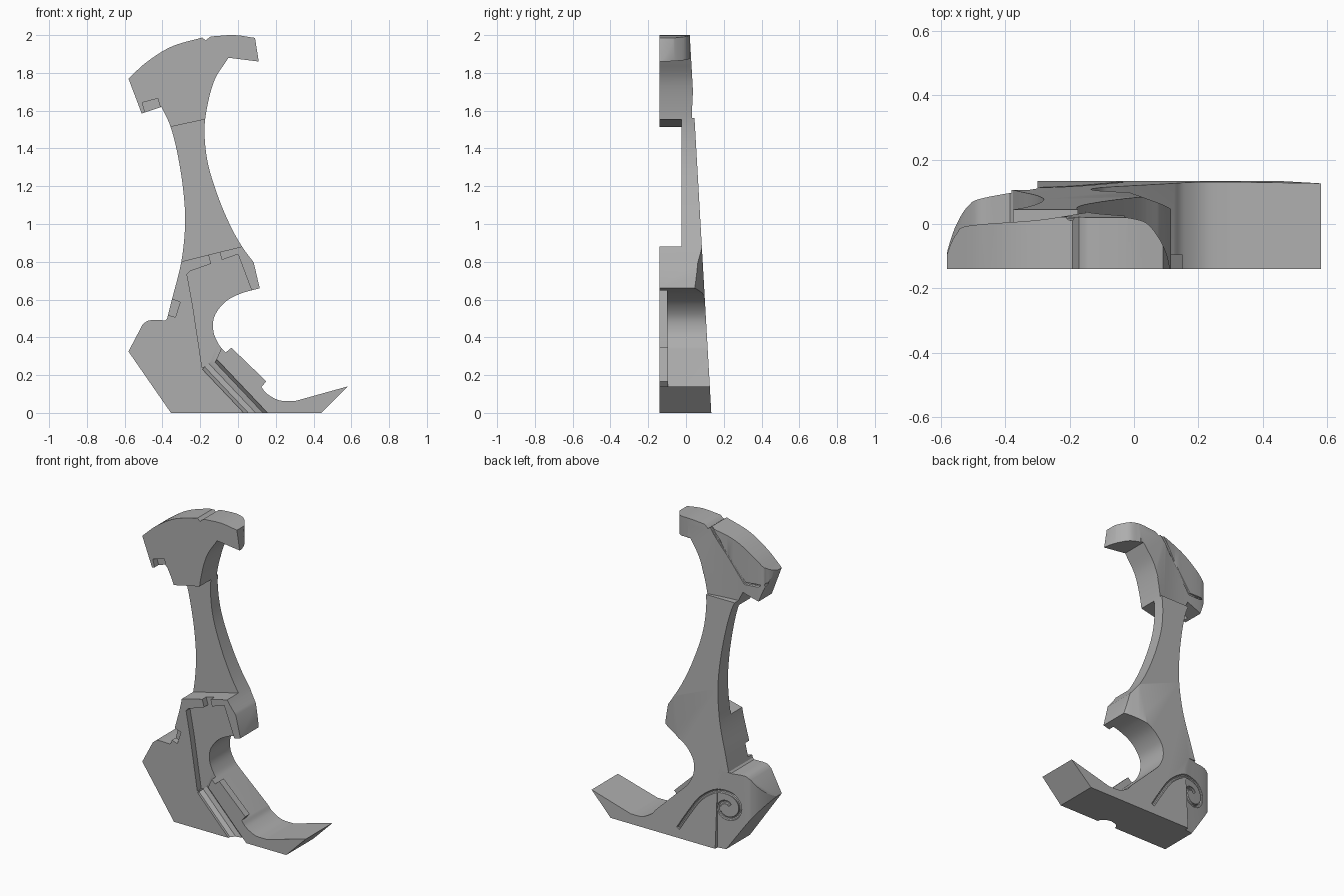
import bpy, bmesh, math
from mathutils import Vector

cube = bpy.data.objects.get("Cube")
if cube:
    bpy.data.objects.remove(cube, do_unlink=True)

metal = bpy.data.materials.new("plain_grey")
metal.use_nodes = True
GREY = (0.42, 0.42, 0.42, 1)
metal.diffuse_color = GREY
metal.node_tree.nodes["Principled BSDF"].inputs["Base Color"].default_value = GREY
FRONT = -0.14


def back(z):
    """Sloping back plane, thicker towards the foot."""
    return 0.02 + (2 - z) * 0.057


def smooth(pts, n=5):
    """Catmull-Rom curve through the points."""
    p = [Vector(q) for q in pts]
    p = [2 * p[0] - p[1]] + p + [2 * p[-1] - p[-2]]
    out = []
    for a, b, c, d in zip(p, p[1:], p[2:], p[3:]):
        for i in range(n):
            t = i / n
            out.append(0.5 * (2 * b + (c - a) * t + (2 * a - 5 * b + 4 * c - d) * t * t
                              + (3 * b - a - 3 * c + d) * t ** 3))
    return [tuple(v) for v in out] + [tuple(p[-2])]


def make(name, bm):
    bmesh.ops.recalc_face_normals(bm, faces=bm.faces)
    mesh = bpy.data.meshes.new(name)
    bm.to_mesh(mesh)
    bm.free()
    mesh.materials.append(metal)
    ob = bpy.data.objects.new(name, mesh)
    bpy.context.collection.objects.link(ob)
    return ob


def loft(name, ring_a, ring_b, edit=None):
    """Closed prism between two matching rings."""
    bm = bmesh.new()
    a = [bm.verts.new(v) for v in ring_a]
    b = [bm.verts.new(v) for v in ring_b]
    bm.faces.new(a)
    bm.faces.new(b[::-1])
    for i in range(len(a)):
        j = (i + 1) % len(a)
        bm.faces.new((a[i], b[i], b[j], a[j]))
    if edit:
        edit(bm)
    return make(name, bm)


def slab(name, pts, y0, y1):
    return loft(name, [(x, y0, z) for x, z in pts], [(x, y1, z) for x, z in pts])


def column(name, pts, z0, z1):
    return loft(name, [(x, y, z0) for x, y in pts], [(x, y, z1) for x, y in pts])


def use(ob, other, kind="DIFFERENCE"):
    """Apply a boolean and drop the cutter."""
    mod = ob.modifiers.new("cut", "BOOLEAN")
    mod.object, mod.operation, mod.solver = other, kind, "EXACT"
    bpy.context.view_layer.objects.active = ob
    bpy.ops.object.modifier_apply(modifier=mod.name)
    bpy.data.objects.remove(other, do_unlink=True)


def tube(name, path, radius):
    """Round bar along a path, as a mesh."""
    cu = bpy.data.curves.new(name, "CURVE")
    cu.dimensions = "3D"
    cu.bevel_depth, cu.bevel_resolution, cu.use_fill_caps = radius, 3, True
    sp = cu.splines.new("POLY")
    sp.points.add(len(path) - 1)
    for q, v in zip(sp.points, path):
        q.co = (*v, 1)
    tmp = bpy.data.objects.new(name, cu)
    bpy.context.collection.objects.link(tmp)
    bm = bmesh.new()
    bm.from_mesh(tmp.to_mesh())
    bpy.data.objects.remove(tmp, do_unlink=True)
    return make(name, bm)


# Side outline, clockwise from the crown's left corner
outline = smooth([(-.58, 1.77), (-.48, 1.86), (-.35, 1.94), (-.19, 1.987)])
outline += [(-.17, 1.972), (-.15, 1.99)]
outline += smooth([(-.14, 1.993), (-.02, 2), (.09, 1.985)], 3) + [(.11, 1.86)]
outline += smooth([(-.05, 1.88), (-.125, 1.76), (-.167, 1.6), (-.177, 1.47), (-.157, 1.31),
                   (-.1, 1.13), (-.035, .98), (.025, .875), (.083, .797)])
outline += smooth([(.115, .66), (.01, .63), (-.07, .585), (-.125, .51), (-.13, .43),
                   (-.1, .36), (-.065, .32)])
outline += smooth([(.125, .135), (.155, .1), (.22, .066), (.3, .062)])
outline += [(.58, .14), (.44, 0), (-.355, 0), (-.58, .325)]
outline += smooth([(-.505, .468), (-.47, .49), (-.385, .49)], 3)
outline += smooth([(-.375, .5), (-.35, .6), (-.3, .8), (-.28, 1), (-.29, 1.18), (-.32, 1.37),
                   (-.357, 1.515), (-.405, 1.62)])
outline += [(-.51, 1.585)]


def chamfer_shaft(bm):
    """Chamfer the rear edge along the left of the shaft."""
    sel = []
    for e in bm.edges:
        v, w = (q.co for q in e.verts)
        if min(v.y, w.y) > 0 and max(v.x, w.x) < -.27 and .5 < min(v.z, w.z) and max(v.z, w.z) < 1.6:
            sel.append(e)
    bmesh.ops.bevel(bm, geom=sel, offset=.035, segments=1, affect="EDGES", clamp_overlap=True)


body = loft("handle_half", [(x, FRONT, z) for x, z in outline],
            [(x, back(z), z) for x, z in outline], chamfer_shaft)

# Rounded rear corners: crown left, crown hook, guard left, guard tip
corners = [
    ([(-.59, -.14), (-.575, -.08), (-.55, -.03), (-.51, -.005), (-.3, .012), (-.15, .035)], -.7, 1.56, 2.1),
    ([(.112, -.14), (.1, -.09), (.075, -.04), (.035, .005), (-.03, .022)], .2, 1.8, 2.1),
    ([(-.59, -.14), (-.575, -.07), (-.55, 0), (-.515, .055), (-.47, .08), (-.3, .11)], -.7, -.1, .495),
    ([(.13, .035), (.1, .055), (.05, .075), (-.02, .1)], .2, .6, .87),
]
for pts, out, z0, z1 in corners:
    ring = smooth(pts) + [(pts[-1][0], .3), (out, .3), (out, pts[0][1])]
    use(body, column("corner_cutter", ring, z0, z1))

# Recessed shaft front
use(body, slab("shaft_recess", [(-.5, 1.483), (0, 1.592), (.3, 1.5), (.3, .95), (-.5, .752)], -.3, -.025))

# Shallow pocket, open to the finger hollow
pocket = [(-.27, .733), (-.255, .75), (0, .84), (.075, .64), (.2, .6), (.2, .4), (-.085, .35),
          (-.12, .27), (-.19, .24), (-.24, .57)]
use(body, slab("pocket", pocket, -.3, -.1))

# Small slots at the crown, guard top and guard left
for x, z, w, h, tilt in [(-.455, 1.615, .085, .08, .26), (-.122, .83, .06, .09, .26),
                         (-.345, .555, .055, .085, -.3)]:
    c, s = math.cos(tilt), math.sin(tilt)
    ring = [(x + c * u - s * v, z + s * u + c * v) for u, v in
            ((-w / 2, -h / 2), (w / 2, -h / 2), (w / 2, h / 2), (-w / 2, h / 2))]
    use(body, slab("slot", ring, -.3, -.1))

# Thin plate beside the finger hollow
use(body, slab("edge_plate", [(-.1, .29), (-.035, .345), (.15, .167), (.1, .11)], FRONT, -.095), "UNION")

# Round channel running to the foot
use(body, tube("channel", [(-.155, FRONT, .262), (.16, FRONT, -.07)], .048))

# Engraved scroll on the guard and seam on the crown
scroll = [(-.035, .06), (-.11, .18), (-.185, .285), (-.28, .355)]
for i in range(13):
    a = 1.45 + i * .6
    r = .1 - i * .0062
    scroll.append((-.36 + r * math.cos(a), .265 + r * math.sin(a)))
use(body, tube("scroll", [(x, min(back(z), .115 + (x + .3) * .25 if x < -.3 else 1), z)
                          for x, z in smooth(scroll, 3)], .012))
seam = [(-.17, .02, 2.02), (-.3, .019, 1.84), (-.42, .004, 1.68), (-.5, -.005, 1.685), (-.62, -.07, 1.71)]
use(body, tube("seam", seam, .009))

bpy.ops.object.select_all(action="DESELECT")
body.select_set(True)
bpy.context.view_layer.objects.active = body
bpy.ops.object.shade_smooth_by_angle(angle=math.radians(30))
